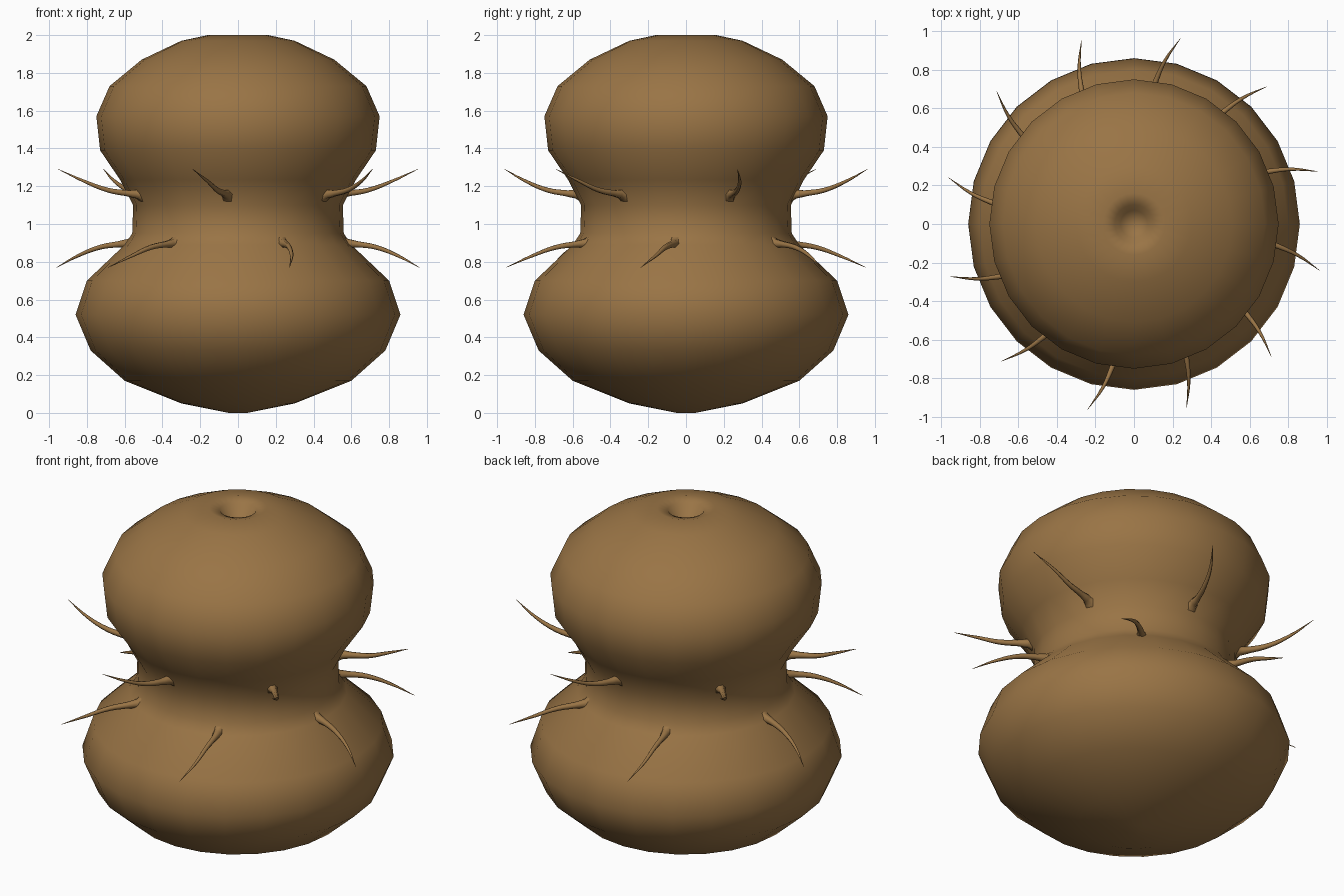
import bpy, bmesh, math
from mathutils import Vector

cube = bpy.data.objects.get("Cube")
if cube:
    bpy.data.objects.remove(cube, do_unlink=True)

# Single brown material
brown = bpy.data.materials.new("warm_brown")
brown.use_nodes = True
brown.diffuse_color = (0.32, 0.175, 0.06, 1)
brown.node_tree.nodes["Principled BSDF"].inputs["Base Color"].default_value = brown.diffuse_color


def lathe(name, profile, sides):
    """Turn a profile of (radius, height) points around the z axis."""
    bm = bmesh.new()
    verts = [bm.verts.new((r, 0, z)) for r, z in profile]
    edges = [bm.edges.new(pair) for pair in zip(verts, verts[1:])]
    bmesh.ops.spin(bm, geom=verts + edges, cent=(0, 0, 0), axis=(0, 0, 1),
                   angle=math.tau, steps=sides)
    bmesh.ops.remove_doubles(bm, verts=bm.verts, dist=0.0005)
    bmesh.ops.recalc_face_normals(bm, faces=bm.faces)
    for face in bm.faces:
        face.smooth = True
    mesh = bpy.data.meshes.new(name)
    bm.to_mesh(mesh)
    bm.free()
    mesh.materials.append(brown)
    obj = bpy.data.objects.new(name, mesh)
    bpy.context.collection.objects.link(obj)
    return obj


def tendril(name, angle, base_z, rise):
    """Thin tapering hair that leaves the waist and sweeps up or down."""
    # radius from axis, swirl in degrees, share of the rise, thickness
    path = [(0.53, 8.5, 0, 0.06), (0.585, 8, 0.02, 0.026), (0.64, 7.3, 0.06, 0.018),
            (0.74, 5.5, 0.18, 0.014), (0.86, 3.3, 0.52, 0.009), (0.99, 0, 1, 0.001)]
    curve = bpy.data.curves.new(name, "CURVE")
    curve.dimensions = "3D"
    curve.bevel_depth = 1
    curve.bevel_resolution = 1
    curve.resolution_u = 4
    curve.use_fill_caps = True
    spline = curve.splines.new("BEZIER")
    spline.bezier_points.add(len(path) - 1)
    for point, (r, swirl, share, thick) in zip(spline.bezier_points, path):
        a = math.radians(angle + swirl)
        point.co = Vector((r * math.cos(a), r * math.sin(a), base_z + rise * share))
        point.radius = thick
        point.handle_left_type = point.handle_right_type = "AUTO"
    curve.materials.append(brown)
    obj = bpy.data.objects.new(name, curve)
    bpy.context.collection.objects.link(obj)
    return obj


# Pinched body with a small dimple on top
lathe("body", [(0, 0), (0.05, 0), (0.3, 0.05), (0.6, 0.17), (0.78, 0.33), (0.86, 0.52),
               (0.80, 0.70), (0.6, 0.89), (0.56, 0.95), (0.555, 1.1), (0.625, 1.235),
               (0.73, 1.39), (0.75, 1.57), (0.68, 1.73), (0.51, 1.87), (0.3, 1.97),
               (0.16, 2.0), (0.1, 1.985), (0.07, 1.93), (0, 1.91)], 24)

# Twelve hairs around the waist, alternating between the upper and lower ring
hairs = []
for i in range(12):
    if i % 2 == 0:
        hairs.append(tendril(f"upper_hair_{i // 2 + 1}", 16 + 30 * i, 1.155, 0.135))
    else:
        hairs.append(tendril(f"lower_hair_{i // 2 + 1}", 16 + 30 * i, 0.9, -0.13))

# Convert the hairs to smooth meshes
bpy.ops.object.select_all(action="DESELECT")
for hair in hairs:
    hair.select_set(True)
bpy.context.view_layer.objects.active = hairs[0]
bpy.ops.object.convert(target="MESH")
bpy.ops.object.shade_smooth()
